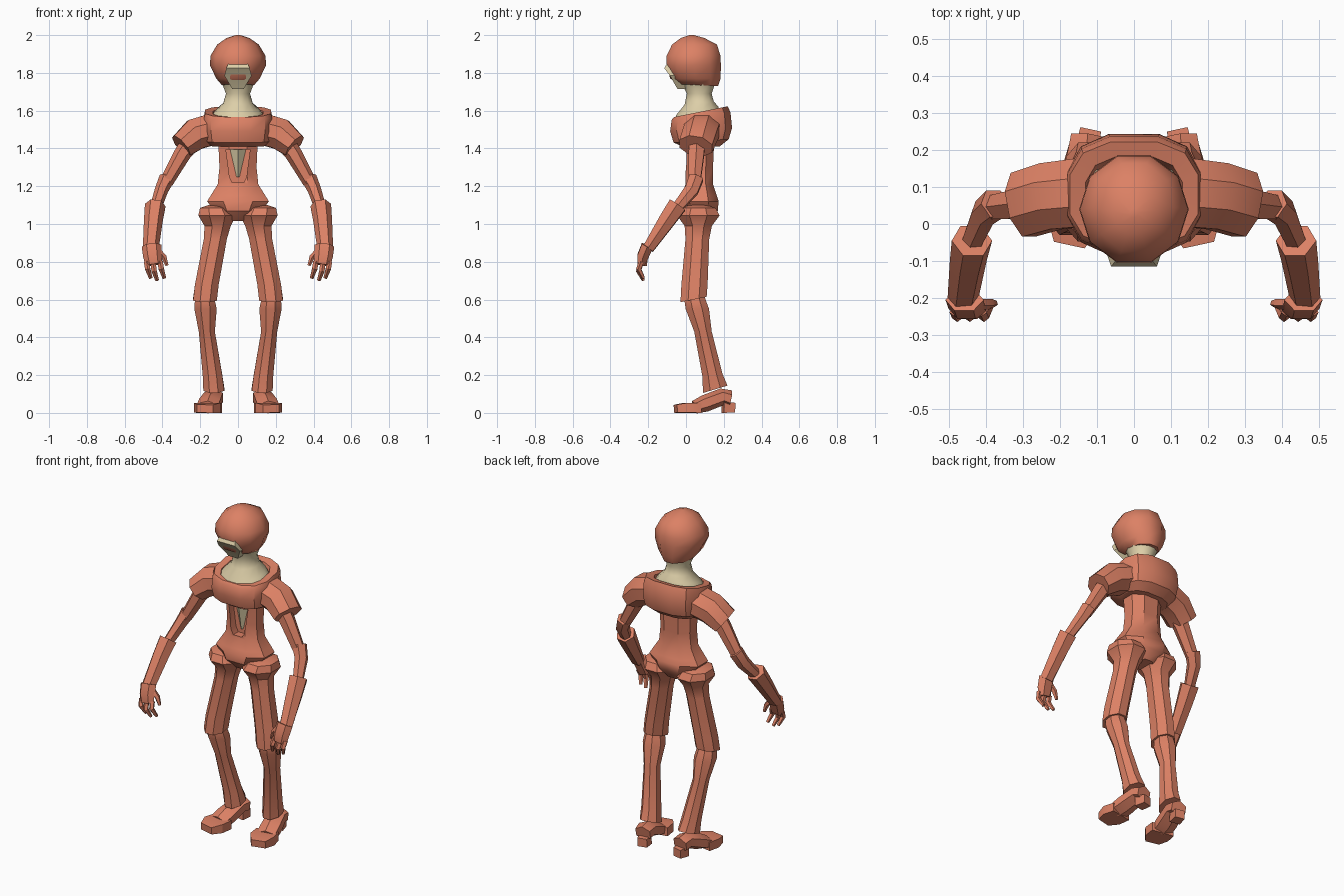
import bpy, bmesh, math
from mathutils import Vector

default_cube = bpy.data.objects.get("Cube")
if default_cube:
    bpy.data.objects.remove(default_cube, do_unlink=True)


def make_material(name, color):
    material = bpy.data.materials.new(name)
    material.use_nodes = True
    material.diffuse_color = color
    material.node_tree.nodes["Principled BSDF"].inputs["Base Color"].default_value = color
    return material


ORANGE = make_material("terracotta orange", (0.72, 0.22, 0.13, 1))
CREAM = make_material("pale cream", (0.72, 0.62, 0.39, 1))


def finish(bm, name, material, mirrored=False, angle=35):
    """Turn a bmesh into a shaded object, optionally copied to the other side."""
    bmesh.ops.recalc_face_normals(bm, faces=bm.faces)
    mesh = bpy.data.meshes.new(name)
    bm.to_mesh(mesh)
    bm.free()
    mesh.materials.append(material)
    obj = bpy.data.objects.new(name, mesh)
    bpy.context.collection.objects.link(obj)
    bpy.ops.object.select_all(action="DESELECT")
    obj.select_set(True)
    bpy.context.view_layer.objects.active = obj
    bpy.ops.object.shade_smooth_by_angle(angle=math.radians(angle))
    if mirrored:
        mirror = obj.modifiers.new("mirror", "MIRROR")
        mirror.use_mirror_merge = False
        mirror.use_clip = False
    return obj


def skin(rings):
    """Bridge rings of points and cap both ends."""
    bm = bmesh.new()
    loops = [[bm.verts.new(point) for point in ring] for ring in rings]
    count = len(loops[0])
    for low, high in zip(loops, loops[1:]):
        for i in range(count):
            j = (i + 1) % count
            bm.faces.new((low[i], low[j], high[j], high[i]))
    bm.faces.new(loops[0])
    bm.faces.new(loops[-1])
    return bm


def signed_power(value, power):
    return math.copysign(abs(value) ** power, value)


def loft(name, rings, material=ORANGE, sides=8, box=1, mirrored=False, turn=0.5, angle=35):
    """Stack horizontal rings: x, y, z, x radius, y radius, rise towards the back."""
    stack = []
    for x, y, z, rx, ry, slope in rings:
        ring = []
        for i in range(sides):
            a = math.tau * (i + turn) / sides
            dx = rx * signed_power(math.cos(a), box)
            dy = ry * signed_power(math.sin(a), box)
            ring.append(Vector((x + dx, y + dy, z + dy * slope)))
        stack.append(ring)
    return finish(skin(stack), name, material, mirrored, angle)


def tube(name, path, sides=6, side_axis=(0, 1, 0), turn=0.5):
    """Sweep a tapering section along a path of x, y, z, side radius, other radius."""
    points = [Vector(step[:3]) for step in path]
    rings = []
    for k, step in enumerate(path):
        along = (points[min(k + 1, len(points) - 1)] - points[max(k - 1, 0)]).normalized()
        side = Vector(side_axis)
        side = (side - along * side.dot(along)).normalized()
        other = along.cross(side)
        ring = []
        for i in range(sides):
            a = math.tau * (i + turn) / sides
            ring.append(points[k] + side * math.cos(a) * step[3] + other * math.sin(a) * step[4])
        rings.append(ring)
    return finish(skin(rings), name, ORANGE, mirrored=True, angle=30)


def panel(name, rows, depth, material):
    """Symmetric plate facing forward; rows hold half width, y, z."""
    rings = []
    for half, y, z in rows:
        rings.append([(-half, y, z), (half, y, z), (half, y + depth, z), (-half, y + depth, z)])
    return finish(skin(rings), name, material, angle=20)


# Head, face plate and neck
loft("head", [
    (0, .065, 1.735, .085, .11, -.05), (0, .05, 1.77, .115, .14, 0),
    (0, .04, 1.84, .148, .152, 0), (0, .04, 1.89, .146, .15, 0),
    (0, .045, 1.95, .11, .125, 0), (0, .035, 1.985, .06, .065, 0),
    (0, .03, 2, .012, .012, 0)], sides=10, turn=0, angle=50)
panel("face_plate", [(.03, -.045, 1.715), (.072, -.085, 1.785),
                     (.062, -.115, 1.825), (.042, -.09, 1.868)], .05, CREAM)
loft("neck", [
    (0, .055, 1.56, .15, .125, .25), (0, .06, 1.6, .12, .115, .2),
    (0, .07, 1.64, .08, .08, .1), (0, .07, 1.69, .066, .068, 0),
    (0, .065, 1.75, .09, .095, 0)], CREAM, sides=12, angle=60)

# Broad collar over the chest, with a sunken rim round the neck
loft("collar", [
    (0, .08, 1.41, .14, .1, 0), (0, .08, 1.44, .178, .15, .06),
    (0, .08, 1.5, .186, .168, .05), (0, .08, 1.57, .184, .16, .12),
    (0, .08, 1.595, .178, .145, .2), (0, .07, 1.59, .135, .115, .2),
    (0, .07, 1.54, .12, .1, .2)], sides=12, box=.75)

# Torso with a tapered recess and a pointed insert
torso = loft("torso", [
    (0, .075, 1.015, .055, .06, 0), (0, .07, 1.07, .135, .105, 0),
    (0, .07, 1.12, .175, .11, 0), (0, .07, 1.15, .155, .1, 0),
    (0, .07, 1.21, .115, .078, 0), (0, .07, 1.3, .105, .078, 0),
    (0, .07, 1.44, .112, .085, 0)], sides=8, box=.85)
cutter = panel("recess_cutter", [(.03, -.08, 1.22), (.045, -.08, 1.25),
                                 (.064, -.08, 1.395)], .125, ORANGE)
cutter.hide_render = True
cutter.hide_viewport = True
cutter.display_type = "WIRE"
recess = torso.modifiers.new("recess", "BOOLEAN")
recess.operation = "DIFFERENCE"
recess.object = cutter
loft("chest_insert", [(0, .04, 1.25, .008, .01, 0), (0, .04, 1.395, .042, .035, 0)],
     CREAM, sides=4, turn=0)

# Legs
loft("thigh", [
    (.175, .04, .6, .068, .075, .2), (.165, .045, .68, .068, .075, 0),
    (.12, .06, .92, .066, .068, 0), (.108, .065, .99, .075, .078, 0),
    (.11, .065, 1.045, .108, .122, 0), (.12, .065, 1.085, .088, .1, 0),
    (.12, .065, 1.1, .04, .05, 0)], mirrored=True, sides=8)
loft("shin", [
    (.128, .155, .125, .06, .07, .3), (.135, .14, .2, .056, .058, .1),
    (.165, .09, .43, .046, .05, 0), (.172, .06, .55, .064, .067, 0),
    (.175, .05, .59, .058, .062, 0), (.175, .045, .64, .045, .05, 0)],
    mirrored=True, sides=8)

# Feet: arch, toe block and heel block
tube("foot_arch", [
    (.125, .235, .075, .052, .045), (.13, .19, .085, .058, .045),
    (.15, .1, .05, .065, .045), (.16, .045, .03, .065, .035)],
    side_axis=(1, 0, 0), sides=6)
tube("toe_block", [
    (.15, .07, .026, .095, .036), (.163, .0, .027, .1, .037),
    (.175, -.055, .022, .06, .03)], side_axis=(1, 0, 0), sides=4)
tube("heel_block", [(.13, .195, .03, .045, .042), (.117, .255, .028, .04, .036)],
     side_axis=(1, 0, 0), sides=4)

# Shoulder caps and arms
tube("shoulder_cap", [
    (.14, .085, 1.5, .1, .09), (.225, .075, 1.475, .098, .09),
    (.3, .052, 1.412, .096, .072)], sides=8)
tube("upper_arm", [
    (.23, .06, 1.46, .05, .055), (.295, .055, 1.37, .047, .045),
    (.38, .045, 1.22, .036, .036)])
tube("elbow", [
    (.375, .055, 1.245, .044, .042), (.405, .03, 1.18, .042, .036),
    (.44, -.055, 1.075, .03, .03)])
tube("forearm", [
    (.438, -.045, 1.1, .056, .055), (.448, -.1, 1.02, .05, .05),
    (.462, -.2, .87, .034, .042)])

# Hands with curled fingers and a thumb
tube("palm", [
    (.458, -.205, .885, .036, .052), (.452, -.228, .83, .034, .05),
    (.445, -.238, .785, .022, .045)])
for number, x in enumerate((.412, .45, .484)):
    lift = .012 * abs(number - 1)
    tube("finger_%d" % (number + 1), [
        (x, -.235, .8, .015, .015), (x - .006, -.25, .75 + lift, .015, .015),
        (x - .022, -.225, .702 + lift, .009, .01)], sides=5)
tube("thumb", [
    (.425, -.215, .86, .016, .016), (.392, -.215, .825, .016, .015),
    (.376, -.215, .78, .009, .009)], sides=5)
